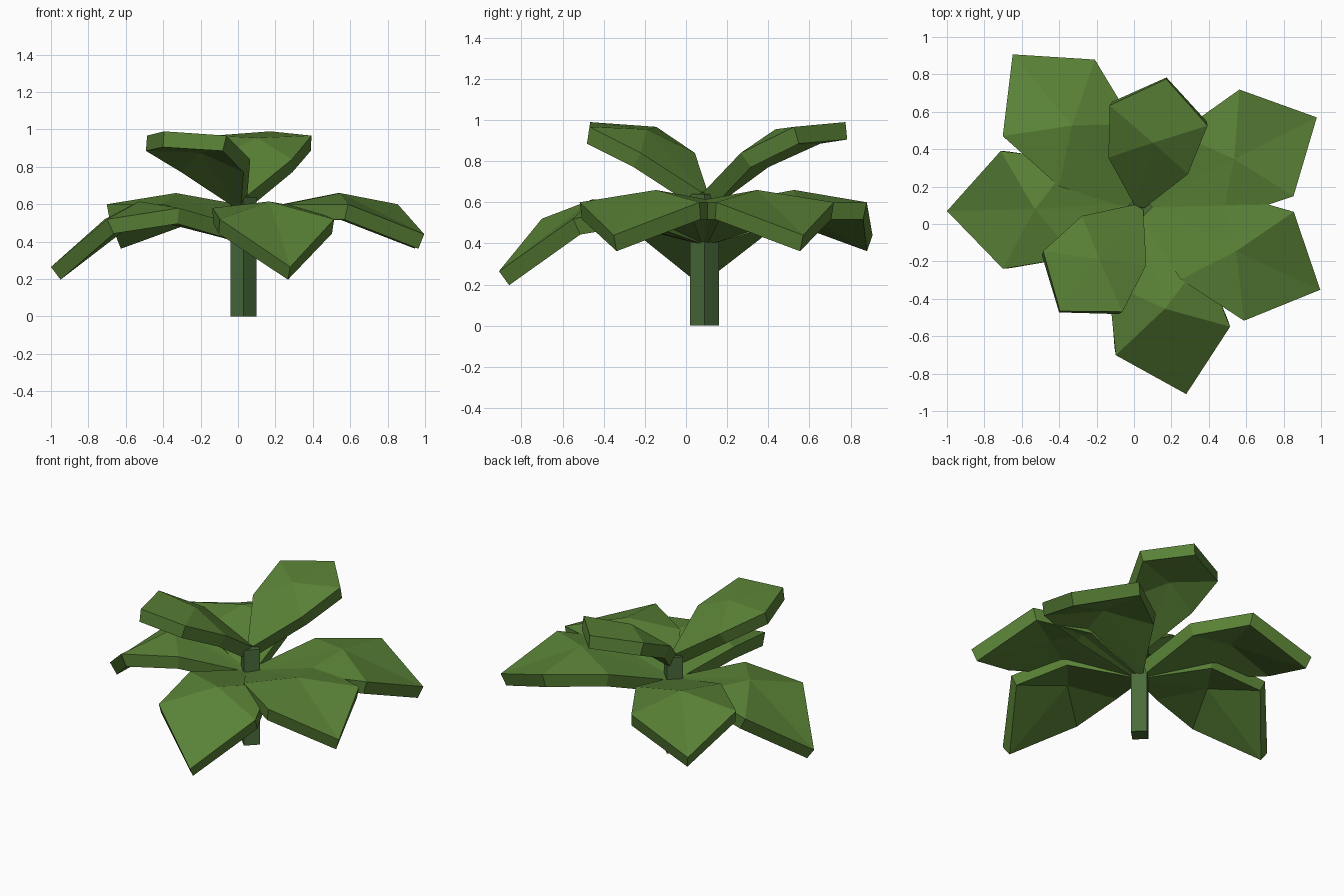
import bpy, math

if "Cube" in bpy.data.objects:
    bpy.data.objects.remove(bpy.data.objects["Cube"])

CX, CY = 0.03, 0.09  # stem axis


def material(name, rgb):
    m = bpy.data.materials.new(name)
    m.diffuse_color = (*rgb, 1)
    m.use_nodes = True
    m.node_tree.nodes["Principled BSDF"].inputs["Base Color"].default_value = m.diffuse_color
    return m


leaf_mat = material("leaf_green", (0.10, 0.22, 0.037))
stem_mat = material("stem_green", (0.07, 0.15, 0.045))

# Leaf profiles as (distance from stem, half width, height):
# base, side, shoulder, tip, raised centre
LEVEL = [(0.0, 0.03, 0.48), (0.36, 0.26, 0.60), (0.76, 0.32, 0.60), (1.062, 0, 0.44), (0.567, 0, 0.66)]
DROOP = [(0.0, 0.03, 0.48), (0.35, 0.26, 0.58), (0.737, 0.315, 0.52), (1.03, 0, 0.265), (0.56, 0, 0.615)]
RAISED = [(0.0, 0.025, 0.65), (0.225, 0.217, 0.84), (0.50, 0.267, 0.967), (0.70, 0, 0.99), (0.352, 0, 0.955)]


def leaf(name, profile, angle):
    base, side, shoulder, tip, centre = profile
    right = [(u, -w, z) for u, w, z in (base, side, shoulder)]
    left = [(u, w, z) for u, w, z in (shoulder, side, base)]
    rim = right + [tip] + left
    pts = rim + [centre]
    c, s = math.cos(angle), math.sin(angle)
    verts = [(CX + u * c - v * s, CY + u * s + v * c, z) for u, v, z in pts]
    n = len(rim)
    faces = [(i, (i + 1) % n, n) for i in range(n)]
    me = bpy.data.meshes.new(name)
    me.from_pydata(verts, [], faces)
    me.materials.append(leaf_mat)
    ob = bpy.data.objects.new(name, me)
    bpy.context.collection.objects.link(ob)
    mod = ob.modifiers.new("thickness", "SOLIDIFY")
    mod.thickness = 0.085
    mod.offset = -1


# Seven leaves evenly spaced around the stem
kinds = [("drooping_leaf", DROOP), ("level_leaf", LEVEL), ("level_leaf", LEVEL),
         ("raised_leaf", RAISED), ("level_leaf", LEVEL), ("drooping_leaf", DROOP),
         ("raised_leaf", RAISED)]
for i, (kind, profile) in enumerate(kinds):
    leaf(f"{kind}_{i + 1}", profile, math.radians(-76) + i * math.tau / 7)

# Four-sided stem, corners facing the axes
bpy.ops.mesh.primitive_cylinder_add(vertices=4, radius=0.07, depth=0.64, location=(CX, CY, 0.32))
stem = bpy.context.object
stem.name = "stem"
stem.data.materials.append(stem_mat)
